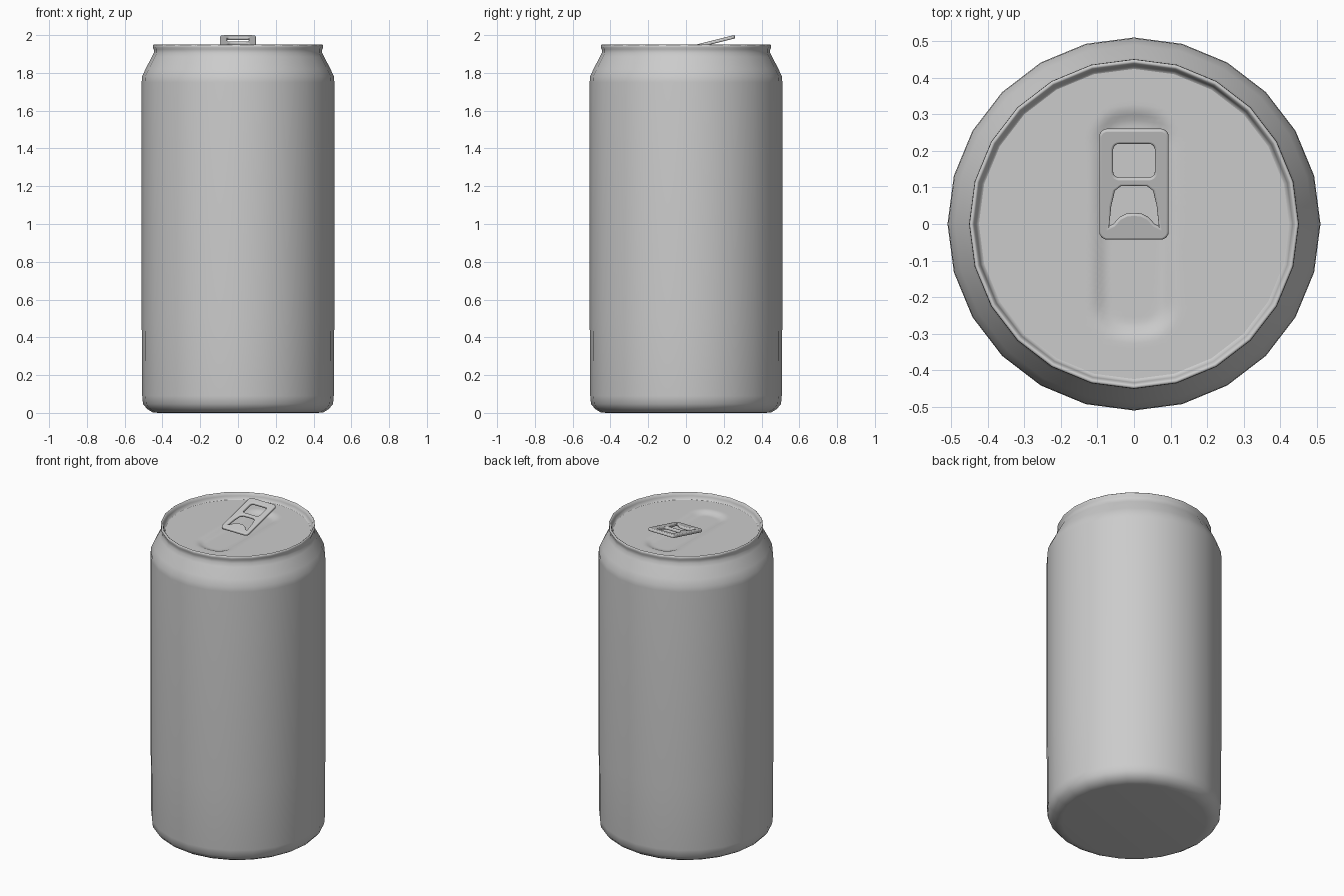
import bpy, bmesh, math

if "Cube" in bpy.data.objects:
    bpy.data.objects.remove(bpy.data.objects["Cube"])

SIDES = 24


def add_mesh(name, bm):
    bmesh.ops.recalc_face_normals(bm, faces=bm.faces)
    me = bpy.data.meshes.new(name)
    bm.to_mesh(me)
    bm.free()
    me.polygons.foreach_set("use_smooth", [True] * len(me.polygons))
    ob = bpy.data.objects.new(name, me)
    bpy.context.collection.objects.link(ob)
    return ob


def lathe(bm, profile, n, shape=lambda a: 1.0, cap_first=False):
    rings = []
    for r, z in profile:
        ring = []
        for i in range(n):
            a = 2 * math.pi * i / n
            k = r * shape(a)
            ring.append(bm.verts.new((k * math.cos(a), k * math.sin(a), z)))
        rings.append(ring)
    for lo, hi in zip(rings, rings[1:]):
        for i in range(n):
            j = (i + 1) % n
            bm.faces.new((lo[i], lo[j], hi[j], hi[i]))
    if cap_first:
        bm.faces.new(rings[0])


# Can body: base, wall, shoulder, neck and rolled rim
bm = bmesh.new()
lathe(bm, [(0.42, 0.0), (0.452, 0.003), (0.48, 0.02), (0.503, 0.047), (0.507, 0.09),
           (0.51, 0.5), (0.51, 1.75), (0.508, 1.78), (0.49, 1.82), (0.456, 1.885),
           (0.446, 1.905), (0.446, 1.925), (0.451, 1.935), (0.45, 1.946), (0.445, 1.95),
           (0.439, 1.946), (0.434, 1.93), (0.43, 1.912), (0.424, 1.909)], SIDES, cap_first=True)
add_mesh("can_body", bm)


# Lid panel following the body's polygon, with a soft rounded recess
def polygon(a):
    step = 2 * math.pi / SIDES
    return math.cos(step / 2) / math.cos(a % step - step / 2)


def recess(x, y):
    half_x, half_y, rad = 0.12, 0.32, 0.10
    qx, qy = abs(x) - half_x + rad, abs(y) - half_y + rad
    d = math.hypot(max(qx, 0), max(qy, 0)) + min(max(qx, qy), 0) - rad
    t = min(max(-d / 0.05, 0), 1)
    return 0.016 * t * t * (3 - 2 * t)


bm = bmesh.new()
lathe(bm, [(0.424 * (1 - i / 30) + 0.002, 1.909) for i in range(31)], 96, polygon, True)
bm.faces.remove(max(bm.faces, key=lambda f: len(f.verts)))
bmesh.ops.holes_fill(bm, edges=[e for e in bm.edges if e.is_boundary and e.verts[0].co.xy.length < 0.01])
for v in bm.verts:
    v.co.z -= recess(v.co.x, v.co.y)
add_mesh("lid_panel", bm)


# Pull tab: rounded plate with two finger holes, tilted up at the back
def rounded_rect(x, y0, y1, r, n=5):
    pts = []
    for k, (cx, cy) in enumerate([(x - r, y1 - r), (r - x, y1 - r), (r - x, y0 + r), (x - r, y0 + r)]):
        for i in range(n + 1):
            a = math.pi / 2 * (k + i / n)
            pts.append((cx + r * math.cos(a), cy + r * math.sin(a)))
    return pts


right = [(0.0, 0.105), (0.036, 0.104), (0.052, 0.092), (0.062, 0.05), (0.068, -0.006),
         (0.056, 0.0), (0.04, 0.018), (0.02, 0.028), (0.0, 0.03)]
lower_hole = right + [(-x, y) for x, y in right[-2:0:-1]]

cu = bpy.data.curves.new("pull_tab", "CURVE")
cu.dimensions = "2D"
cu.fill_mode = "BOTH"
cu.extrude = 0.003
cu.bevel_depth = 0.006
cu.bevel_resolution = 2
cu.offset = -0.006
slope = math.atan(0.25)
for loop in (rounded_rect(0.095, -0.042, 0.26, 0.022),
             rounded_rect(0.057, 0.127, 0.22, 0.016), lower_hole):
    sp = cu.splines.new("POLY")
    sp.points.add(len(loop) - 1)
    for p, (x, y) in zip(sp.points, loop):
        p.co = (x, y / math.cos(slope), 0, 1)
    sp.use_cyclic_u = True
tab = bpy.data.objects.new("pull_tab", cu)
bpy.context.collection.objects.link(tab)
tab.rotation_euler.x = slope
tab.location.z = 1.927
bpy.context.view_layer.objects.active = tab
tab.select_set(True)
bpy.ops.object.convert(target="MESH")
bpy.ops.object.shade_smooth_by_angle(angle=math.radians(40))
